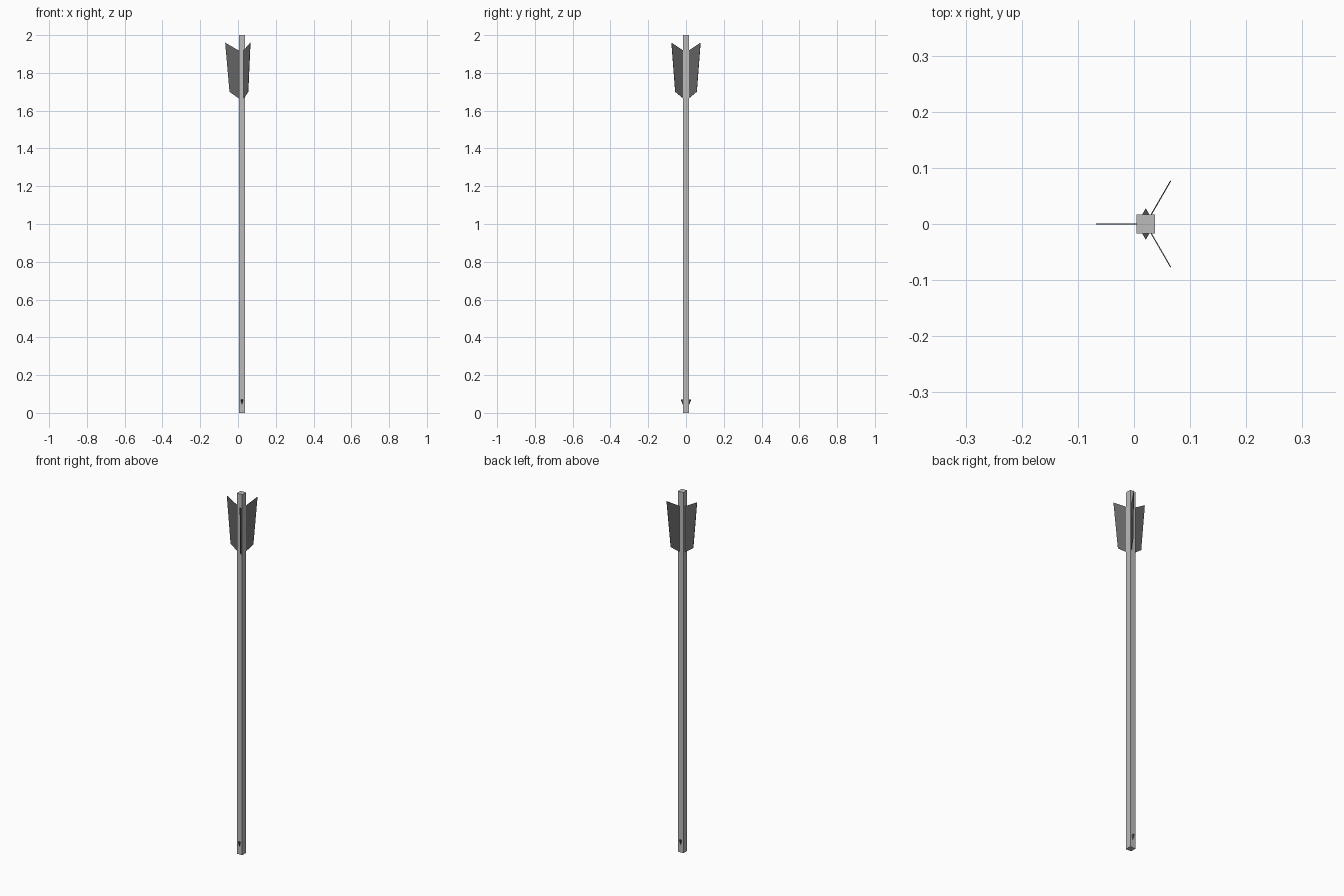
import bpy, bmesh, math
from mathutils import Matrix

if "Cube" in bpy.data.objects:
    bpy.data.objects.remove(bpy.data.objects["Cube"])

CX = 0.021  # shaft axis


def material(name, value):
    m = bpy.data.materials.new(name)
    m.diffuse_color = (value, value, value, 1)
    m.use_nodes = True
    m.node_tree.nodes["Principled BSDF"].inputs["Base Color"].default_value = m.diffuse_color
    return m


def finish(bm, name, mat):
    bmesh.ops.recalc_face_normals(bm, faces=bm.faces)
    me = bpy.data.meshes.new(name)
    bm.to_mesh(me)
    bm.free()
    me.materials.append(mat)
    ob = bpy.data.objects.new(name, me)
    ob.location.x = CX
    bpy.context.collection.objects.link(ob)
    return ob


light_grey = material("light grey", 0.5)
dark_grey = material("dark grey", 0.13)
tip_grey = material("tip grey", 0.08)

# Square shaft
bm = bmesh.new()
bmesh.ops.create_cube(bm, size=1, matrix=Matrix.Translation((0, 0, 1)) @ Matrix.Diagonal((0.033, 0.033, 2, 1)))
finish(bm, "shaft", light_grey)

# Four-sided arrowhead whose wide corners poke out of the shaft
bm = bmesh.new()
bmesh.ops.create_cone(bm, cap_ends=True, segments=4, radius1=0, radius2=1, depth=1,
                      matrix=Matrix.Translation((0, 0, 0.036)) @ Matrix.Diagonal((0.016, 0.028, 0.07, 1)))
bmesh.ops.remove_doubles(bm, verts=bm.verts, dist=1e-5)
finish(bm, "arrowhead", tip_grey)

# Three thin fletchings around the shaft: (radius, height) outline
OUTLINE = [(0.008, 1.66), (0.016, 1.664), (0.066, 1.70), (0.089, 1.96), (0.016, 1.918), (0.008, 1.914)]
T = 0.002
for i, angle in enumerate((60, 180, 300)):
    bm = bmesh.new()
    face = bm.faces.new([bm.verts.new((r, -T / 2, z)) for r, z in OUTLINE])
    ext = bmesh.ops.extrude_face_region(bm, geom=[face])["geom"]
    bmesh.ops.translate(bm, verts=[v for v in ext if isinstance(v, bmesh.types.BMVert)], vec=(0, T, 0))
    ob = finish(bm, f"fletching_{i + 1}", dark_grey)
    ob.rotation_euler.z = math.radians(angle)
